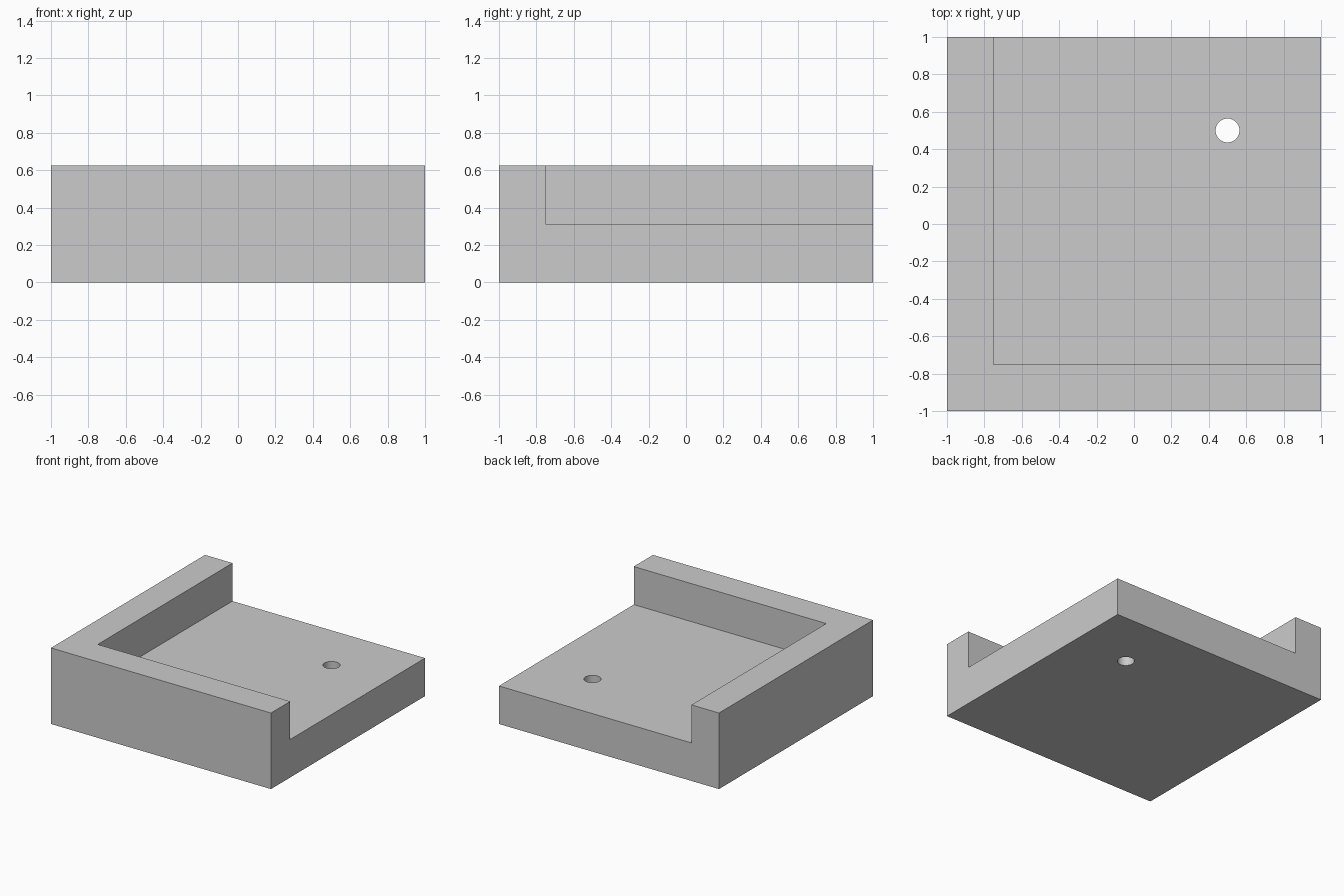
import bpy
import math

SIZE, HEIGHT = 2.0, 0.625
FLOOR, WALL = 0.3125, 0.25
HOLE_RADIUS, HOLE_AT = 0.064, 0.5

if "Cube" in bpy.data.objects:
    bpy.data.objects.remove(bpy.data.objects["Cube"], do_unlink=True)

grey = bpy.data.materials.new("plain grey")
grey.use_nodes = True
colour = (0.6, 0.6, 0.6, 1)
grey.diffuse_color = colour
grey.node_tree.nodes["Principled BSDF"].inputs["Base Color"].default_value = colour


def box(name, low, high):
    """Box spanning two opposite corners."""
    centre = [(a + b) / 2 for a, b in zip(low, high)]
    bpy.ops.mesh.primitive_cube_add(size=1, location=centre)
    obj = bpy.context.object
    obj.name = name
    obj.scale = [b - a for a, b in zip(low, high)]
    bpy.ops.object.transform_apply(location=True, rotation=False, scale=True)
    obj.data.materials.append(grey)
    return obj


def cut(target, cutter):
    """Subtract the cutter from the target and discard it."""
    mod = target.modifiers.new("cut", "BOOLEAN")
    mod.operation = "DIFFERENCE"
    mod.solver = "EXACT"
    mod.object = cutter
    cutter.hide_render = True
    bpy.ops.object.select_all(action="DESELECT")
    target.select_set(True)
    bpy.context.view_layer.objects.active = target
    bpy.ops.object.modifier_apply(modifier=mod.name)
    bpy.data.objects.remove(cutter, do_unlink=True)


# Solid block
half = SIZE / 2
tray = box("corner_tray", (-half, -half, 0), (half, half, HEIGHT))

# Pocket open to the back and left, leaving an L-shaped wall
inner = WALL - half
cut(tray, box("pocket_cutter", (inner, inner, FLOOR), (half + 1, half + 1, HEIGHT + 1)))

# Round through hole in the floor
bpy.ops.mesh.primitive_cylinder_add(vertices=48, radius=HOLE_RADIUS, depth=SIZE,
                                    location=(HOLE_AT, HOLE_AT, 0))
hole = bpy.context.object
hole.name = "hole_cutter"
hole.data.materials.append(grey)
cut(tray, hole)

bpy.ops.object.shade_smooth_by_angle(angle=math.radians(30))
